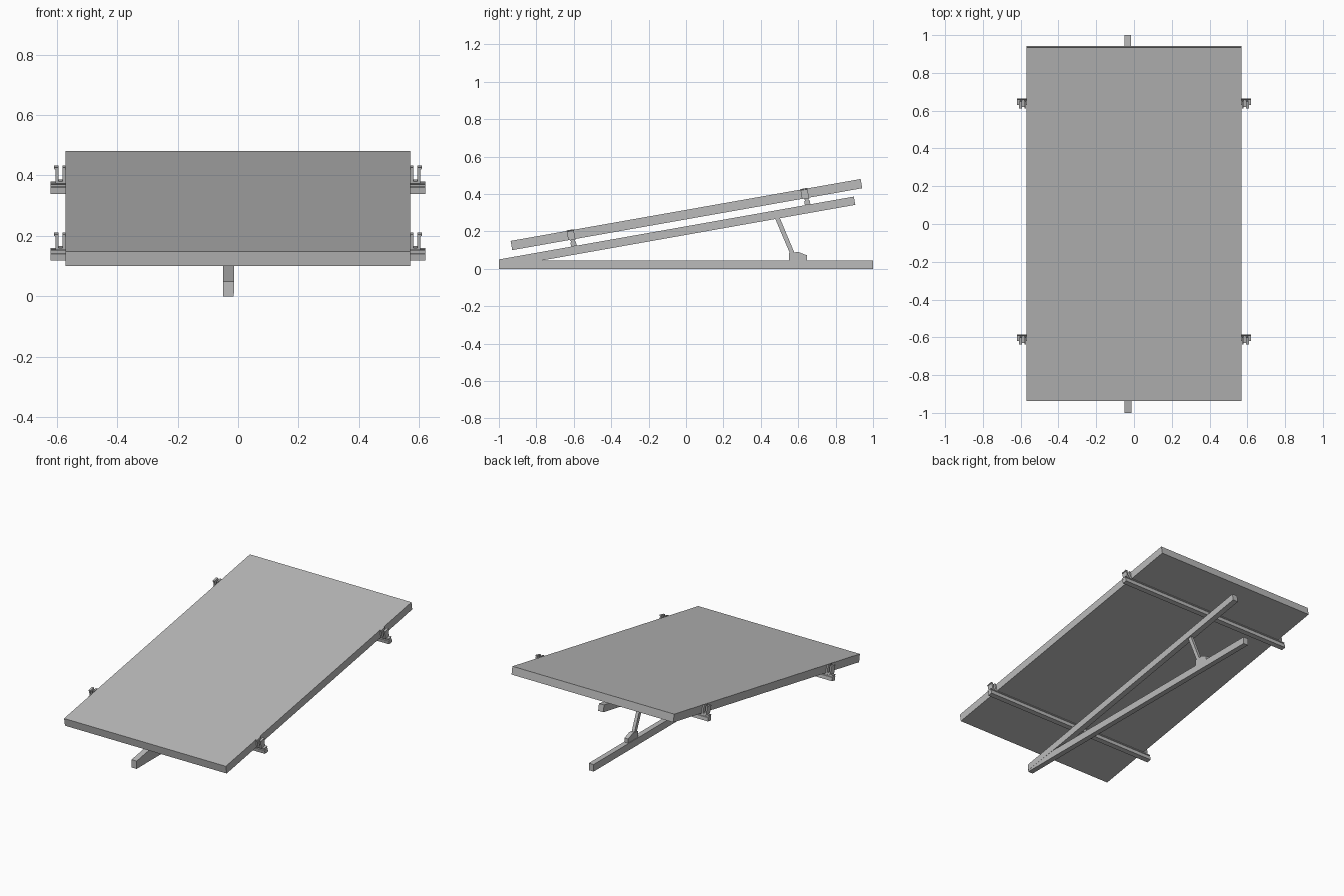
import bpy
import bmesh
from math import radians
from mathutils import Matrix

old = bpy.data.objects.get("Cube")
if old:
    bpy.data.objects.remove(old, do_unlink=True)

grey = bpy.data.materials.new("plain grey")
grey.use_nodes = True
colour = (0.5, 0.5, 0.5, 1)
grey.diffuse_color = colour
grey.node_tree.nodes["Principled BSDF"].inputs["Base Color"].default_value = colour

# Frame of the tilted panel: y runs up the slope, z is normal to it
TILT = Matrix.Translation((0, 0.0025, 0.29)) @ Matrix.Rotation(radians(10.03), 4, "X")


def extrude(name, profile, x0, x1, frame=Matrix(), axis="yz", depth=0.0):
    """Extrude a closed profile: (y, z) along x, or (x, z) along y."""
    bm = bmesh.new()
    if axis == "yz":
        pts = [(x0, a, b) for a, b in profile]
        move = (x1 - x0, 0, 0)
    else:
        pts = [(a, x0, b) for a, b in profile]
        move = (0, x1 - x0, 0)
    face = bm.faces.new([bm.verts.new(p) for p in pts])
    out = bmesh.ops.extrude_face_region(bm, geom=[face])
    verts = [v for v in out["geom"] if isinstance(v, bmesh.types.BMVert)]
    bmesh.ops.translate(bm, verts=verts, vec=move)
    bmesh.ops.recalc_face_normals(bm, faces=bm.faces)
    bm.transform(frame)
    mesh = bpy.data.meshes.new(name)
    bm.to_mesh(mesh)
    bm.free()
    mesh.materials.append(grey)
    obj = bpy.data.objects.new(name, mesh)
    bpy.context.collection.objects.link(obj)
    return obj


def rect(a0, a1, b0, b1):
    return [(a0, b0), (a1, b0), (a1, b1), (a0, b1)]


# Panel
extrude("panel", rect(-0.95, 0.95, -0.025, 0.025), -0.57, 0.57, TILT)

# Ground beam, sloping beam, and the prop between them
extrude("ground_beam", rect(-1, 1, 0, 0.045), -0.049, -0.015)
extrude("sloping_beam", [(-1, 0.01), (-1, 0.05), (0.897, 0.386), (0.905, 0.342),
                         (-0.74, 0.05)], -0.05, -0.014)
extrude("prop_foot", [(0.55, 0.04), (0.55, 0.085), (0.6, 0.09), (0.647, 0.072),
                      (0.647, 0.04)], -0.045, -0.019)
extrude("prop", [(0.475, 0.272), (0.5, 0.276), (0.582, 0.08), (0.557, 0.08)],
        -0.042, -0.022)

# Cross rail section with a slot below its top flange
half = [(0.015, -0.062), (0.015, -0.04), (0.01, -0.038), (0.01, -0.031),
        (0.015, -0.029), (0.015, -0.025)]
section = half + [(-a, b) for a, b in reversed(half)]

# U-shaped clamp outline with small outward lips
clamp = [(0.571, -0.025), (0.604, -0.025), (0.604, 0.021), (0.608, 0.023),
         (0.608, 0.028), (0.594, 0.028), (0.594, -0.018), (0.581, -0.018),
         (0.581, 0.028), (0.571, 0.028)]

for label, s in (("front", -0.622), ("back", 0.647)):
    extrude(label + "_cross_rail", [(a + s, b) for a, b in section],
            -0.62, 0.62, TILT)
    for side, sign in (("left", 1), ("right", -1)):
        extrude(f"{label}_{side}_clamp", [(sign * a, b) for a, b in clamp],
                s - 0.024, s + 0.014, TILT, axis="xz")
